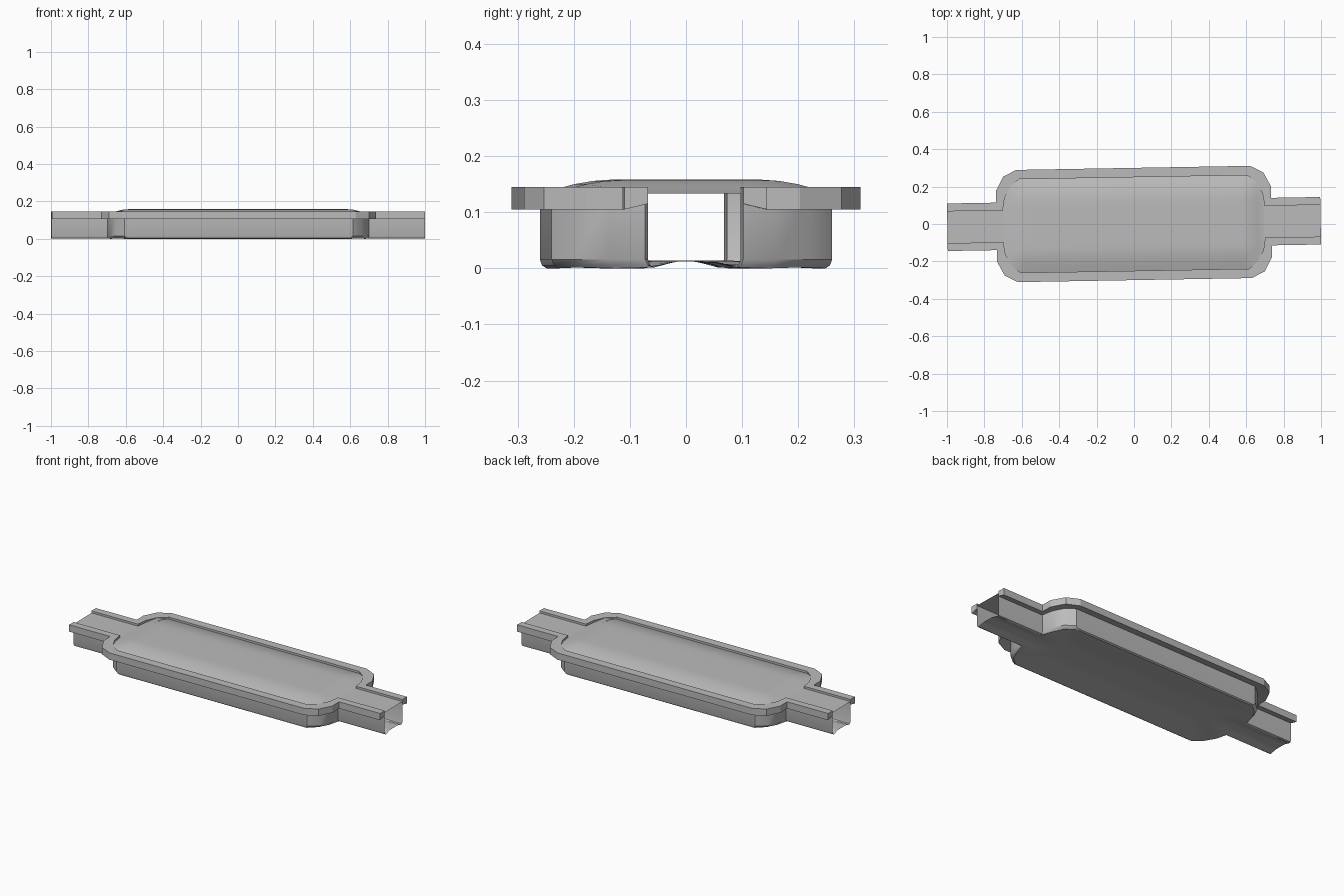
import bpy
import bmesh
import math
from mathutils import Matrix

if "Cube" in bpy.data.objects:
    bpy.data.objects.remove(bpy.data.objects["Cube"], do_unlink=True)

SKEW = Matrix.Rotation(math.radians(1), 4, "Z")

metal = bpy.data.materials.new("grey_metal")
metal.use_nodes = True
metal.diffuse_color = (0.5, 0.5, 0.5, 1)
metal.node_tree.nodes["Principled BSDF"].inputs["Base Color"].default_value = metal.diffuse_color


def clamp(v):
    return max(0.0, min(1.0, v))


def skin(name, sections, caps, angle):
    """Join closed cross-sections into one surface."""
    bm = bmesh.new()
    rings = [[bm.verts.new(p) for p in s] for s in sections]
    for a, b in zip(rings, rings[1:]):
        for i in range(len(a)):
            j = (i + 1) % len(a)
            bm.faces.new((a[i], a[j], b[j], b[i]))
    if caps:
        bm.faces.new(rings[0])
        bm.faces.new(rings[-1])
    bmesh.ops.transform(bm, matrix=SKEW, verts=bm.verts)
    bmesh.ops.recalc_face_normals(bm, faces=bm.faces)
    mesh = bpy.data.meshes.new(name)
    bm.to_mesh(mesh)
    bm.free()
    mesh.materials.append(metal)
    obj = bpy.data.objects.new(name, mesh)
    bpy.context.collection.objects.link(obj)
    bpy.ops.object.select_all(action="DESELECT")
    obj.select_set(True)
    bpy.context.view_layer.objects.active = obj
    bpy.ops.object.shade_smooth_by_angle(angle=math.radians(angle))
    return obj


# Plan of one quarter, from pipe end to chamber side: wall point, flange rim point
wall = [(0.998, 0.085), (0.70, 0.085), (0.69, 0.15), (0.66, 0.21), (0.61, 0.25)]
rim = [(0.998, 0.127), (0.735, 0.127), (0.735, 0.19), (0.695, 0.265), (0.625, 0.30)]


def mirrored(points):
    return points + [(-x, y) for x, y in reversed(points)]


def lid_height(x, y):
    d = min((0.69 - abs(x)) / 0.1, (0.25 - abs(y)) / 0.13)
    return 0.133 + 0.025 * math.sin(math.pi / 2 * clamp(d))


def floor_height(x, y):
    dish = min((0.67 - abs(x)) / 0.15, (0.23 - abs(y)) / 0.15)
    arch = (0.08 - abs(y)) / 0.045
    return max(0.014 * clamp(dish), 0.012 * clamp(arch))


COLS = 16
steps = [1 - 2 * i / COLS for i in range(COLS + 1)]


def shell_section(x, w):
    """Domed lid, side walls with a rolled lower edge, dished floor."""
    low = w - 0.012
    xb = x * 0.985 if abs(x) < 0.695 else x
    lid = [(x, w * t, lid_height(x, w * t)) for t in steps]
    floor = [(xb, -low * t, floor_height(xb, low * t)) for t in steps]
    edge = [(x, -w, 0.016), (xb, -w + 0.004, 0.005)]
    other = [(px, -py, pz) for px, py, pz in reversed(edge)]
    return lid + edge + floor + other


# Hollow shell: chamber with an open pipe at each end
rows = mirrored(wall + [(0.585, 0.25), (0.55, 0.25), (0.5, 0.25), (0.3, 0.25)])
skin("chamber_shell", [shell_section(x, w) for x, w in rows], False, 35)

# Seam flange along each side
for side, name in ((1, "left_flange"), (-1, "right_flange")):
    sections = []
    for (xi, yi), (xo, yo) in zip(mirrored(wall), mirrored(rim)):
        sections.append([(xi, side * yi, 0.145), (xo, side * yo, 0.145),
                         (xo, side * yo, 0.105), (xi, side * yi, 0.115)])
    skin(name, sections, True, 20)
